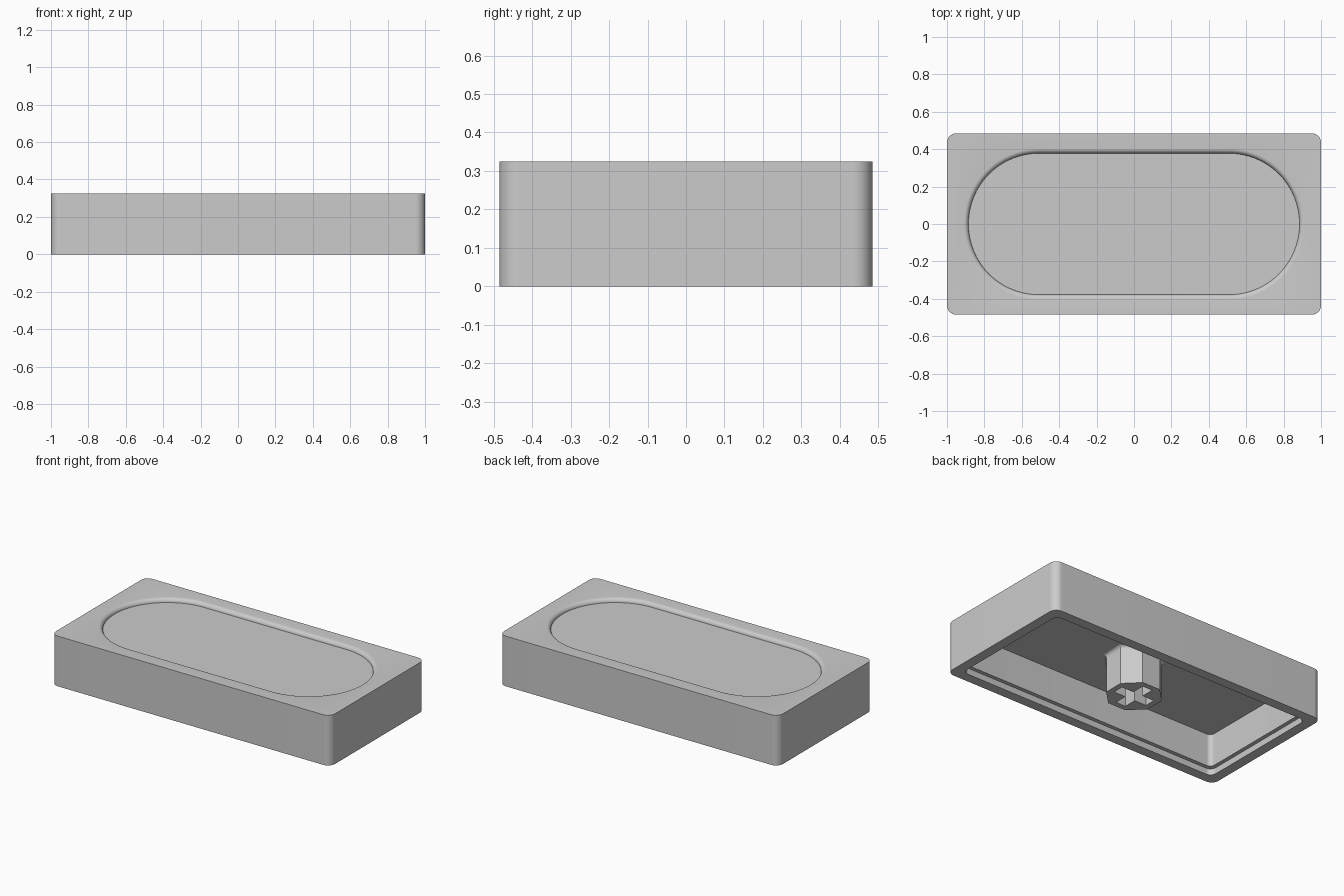
import bpy, bmesh
from math import sin, cos, pi

if "Cube" in bpy.data.objects:
    bpy.data.objects.remove(bpy.data.objects["Cube"])

def rounded_rect(hx, hy, r, z, n=16):
    pts = []
    for k, (sx, sy) in enumerate([(1, 1), (-1, 1), (-1, -1), (1, -1)]):
        for i in range(n + 1):
            a = (k + i / n) * pi / 2
            pts.append((sx * (hx - r) + r * cos(a), sy * (hy - r) + r * sin(a), z))
    return pts

def octagon(r, z):
    return [(r / cos(pi / 8) * cos((i + .5) * pi / 4),
             r / cos(pi / 8) * sin((i + .5) * pi / 4), z) for i in range(8)]

def loft(name, rings):
    bm = bmesh.new()
    loops = [[bm.verts.new(p) for p in ring] for ring in rings]
    n = len(loops[0])
    for a, b in zip(loops, loops[1:]):
        for i in range(n):
            j = (i + 1) % n
            bm.faces.new((a[i], a[j], b[j], b[i]))
    bm.faces.new(loops[0])
    bm.faces.new(loops[-1])
    bmesh.ops.recalc_face_normals(bm, faces=bm.faces)
    me = bpy.data.meshes.new(name)
    bm.to_mesh(me)
    bm.free()
    ob = bpy.data.objects.new(name, me)
    bpy.context.collection.objects.link(ob)
    return ob

def smooth(ob, angle):
    bpy.ops.object.select_all(action='DESELECT')
    ob.select_set(True)
    bpy.context.view_layer.objects.active = ob
    bpy.ops.object.shade_smooth_by_angle(angle=angle)

W, D, H = 1.0, 0.485, 0.325
R = 0.025  # rolled edge of the dish

# cap shell: dish floor, rolled edge, outer walls, stepped lip, inner cavity
rings = []
for i in range(7):
    a = i / 6 * pi / 2
    o = R * (1 - cos(a))
    rings.append(rounded_rect(0.885 + o, 0.378 + o, 0.377 + o, H - R + R * sin(a)))
rings += [rounded_rect(W, D, 0.05, H), rounded_rect(W, D, 0.05, 0)]
for inset, z, r in [(0.065, 0, 0.04), (0.065, 0.04, 0.04), (0.09, 0.04, 0.03), (0.09, 0.25, 0.03)]:
    rings.append(rounded_rect(W - inset, D - inset, r, z))
smooth(loft("cap_shell", rings), pi / 6)

# eight-sided stem, flared where it meets the ceiling
S, F, C = 0.155, 0.025, 0.252
rings = [octagon(S, 0)]
for i in range(6):
    a = i / 5 * pi / 2
    rings.append(octagon(S + F * (1 - cos(a)), C - F + F * sin(a)))
stem = loft("stem", rings)

# cross-shaped socket cut up into the stem
L, T = 0.12, 0.035
quarter = [(L, -T), (L, T), (T, T)]
cross = []
for k in range(4):
    for x, y in quarter:
        for _ in range(k):
            x, y = -y, x
        cross.append((x, y))
cutter = loft("socket_cutter", [[(x, y, z) for x, y in cross] for z in (-0.05, 0.2)])
cutter.hide_render = True
cutter.hide_viewport = False
cutter.display_type = 'WIRE'
mod = stem.modifiers.new("socket", 'BOOLEAN')
mod.object = cutter
mod.operation = 'DIFFERENCE'
mod.solver = 'EXACT'
smooth(stem, pi / 6)
